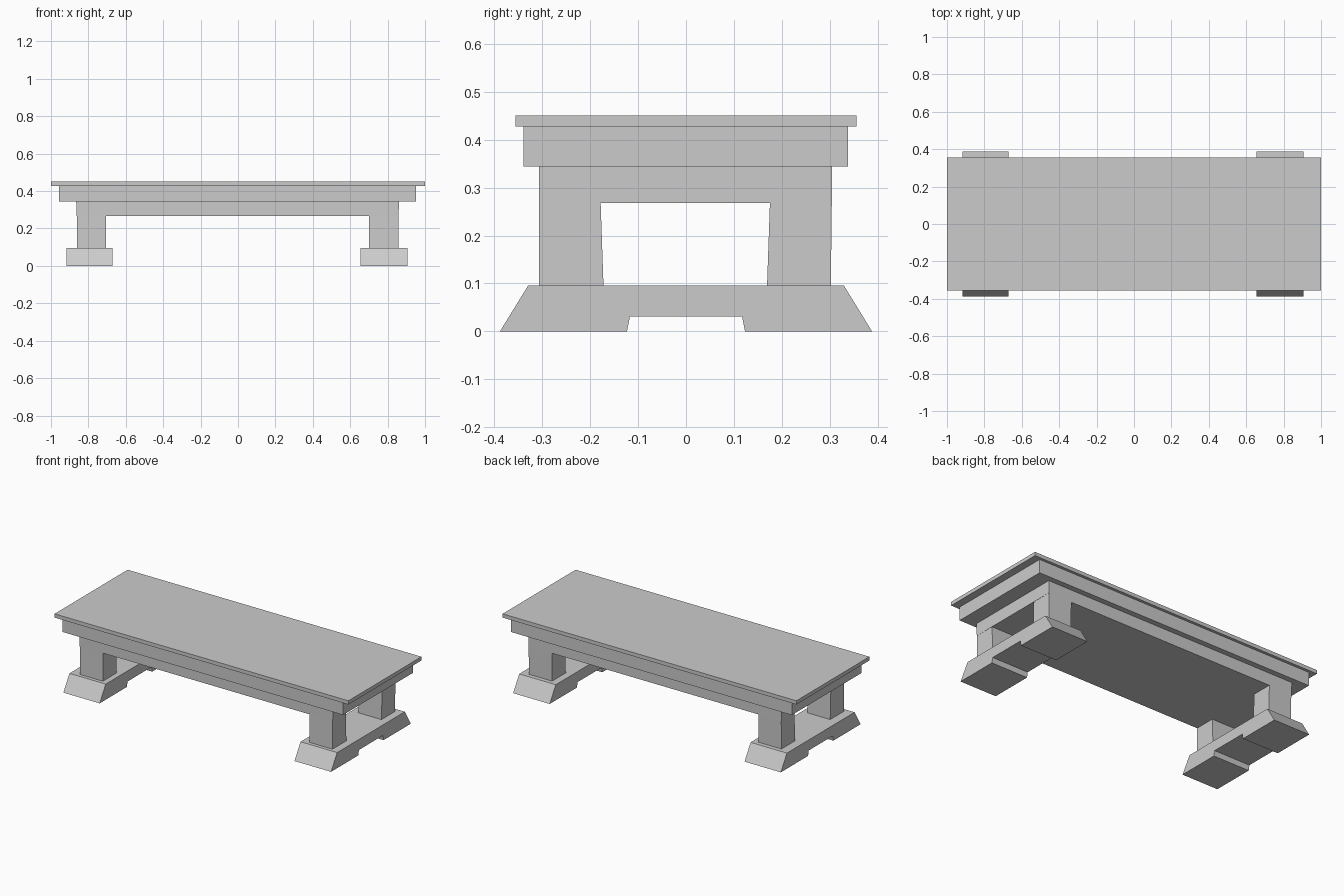
import bpy, bmesh

if "Cube" in bpy.data.objects:
    bpy.data.objects.remove(bpy.data.objects["Cube"])


def add_mesh(name, verts, faces):
    me = bpy.data.meshes.new(name)
    me.from_pydata(verts, [], faces)
    bm = bmesh.new()
    bm.from_mesh(me)
    bmesh.ops.recalc_face_normals(bm, faces=bm.faces)
    bm.to_mesh(me)
    bm.free()
    ob = bpy.data.objects.new(name, me)
    bpy.context.collection.objects.link(ob)
    return ob


def block(name, low, high, z0, z1):
    """Box whose bottom (low) and top (high) rectangles are (x0, x1, y0, y1)."""
    verts = []
    for (x0, x1, y0, y1), z in ((low, z0), (high, z1)):
        verts += [(x0, y0, z), (x1, y0, z), (x1, y1, z), (x0, y1, z)]
    sides = [(i, (i + 1) % 4, (i + 1) % 4 + 4, i + 4) for i in range(4)]
    return add_mesh(name, verts, [(3, 2, 1, 0), (4, 5, 6, 7)] + sides)


def extrude_x(name, profile, x0, x1):
    """Extrude a (y, z) outline along x."""
    n = len(profile)
    verts = [(x, y, z) for x in (x0, x1) for y, z in profile]
    sides = [(i, (i + 1) % n, (i + 1) % n + n, i + n) for i in range(n)]
    return add_mesh(name, verts, [tuple(range(n)), tuple(range(n, 2 * n))] + sides)


# Table top, moulding and lower frame
top = (-1.0, 1.0, -0.355, 0.355)
block("table_top", top, top, 0.427, 0.45)
mould = (-0.957, 0.953, -0.339, 0.338)
block("moulding", mould, mould, 0.344, 0.427)
block("lower_frame", (-0.863, 0.859, -0.306, 0.304),
      (-0.865, 0.86, -0.306, 0.304), 0.268, 0.344)

# Legs, with slightly sloping inner faces
for side, (xa, xb) in (("left", (-0.861, -0.705)), ("right", (0.70, 0.858))):
    block(f"{side}_front_leg", (xa, xb, -0.307, -0.172),
          (xa, xb, -0.306, -0.178), 0.095, 0.268)
    block(f"{side}_back_leg", (xa, xb, 0.169, 0.302),
          (xa, xb, 0.175, 0.304), 0.095, 0.268)

# Sled feet with sloping ends and a notch beneath
half = [(0.117, 0.031), (0.123, 0.0), (0.388, 0.0), (0.329, 0.096)]
foot = half + [(-y, z) for y, z in reversed(half)]
extrude_x("left_foot", foot, -0.917, -0.67)
extrude_x("right_foot", foot, 0.656, 0.905)
